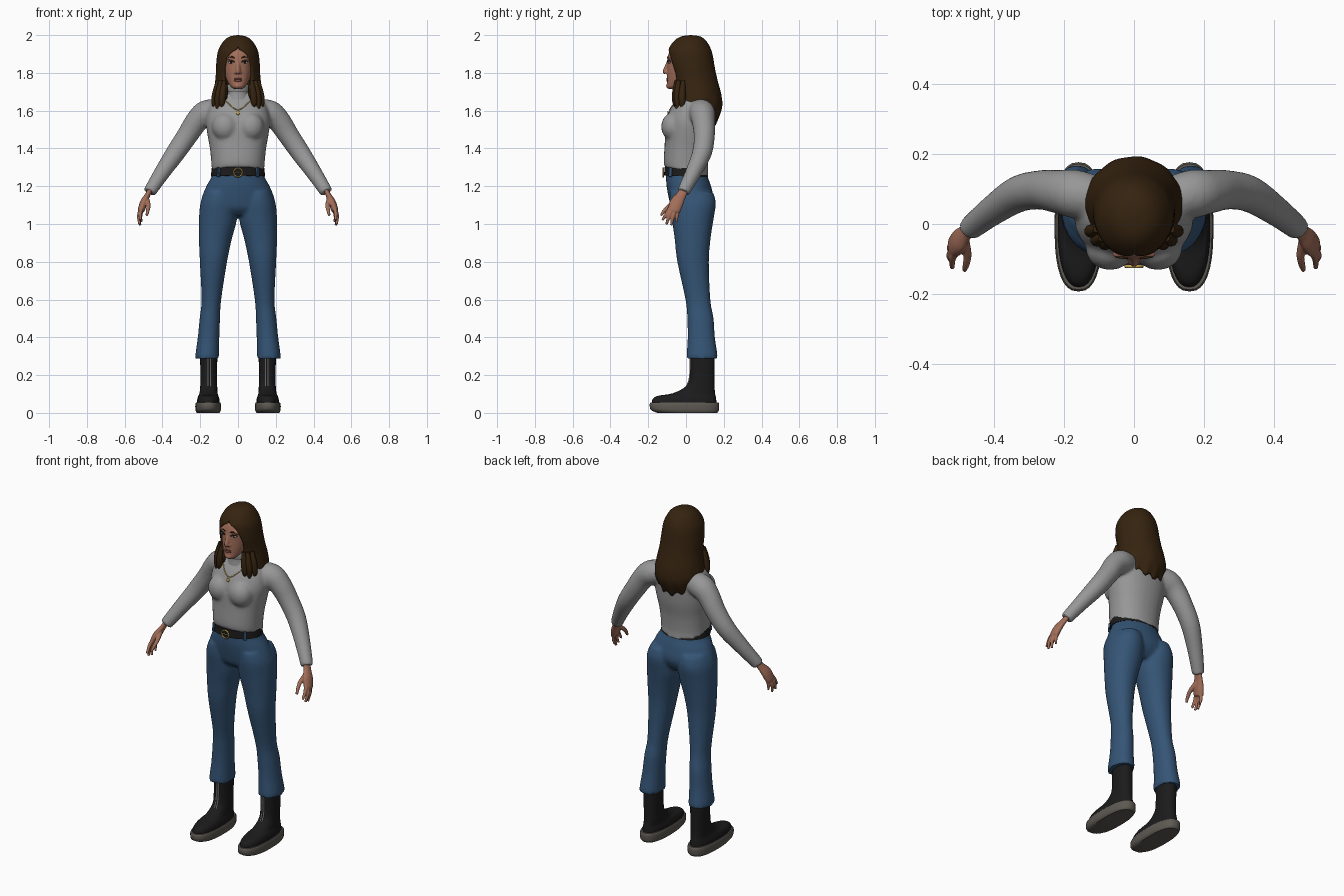
import bpy, bmesh, math
from mathutils import Vector
from mathutils.bvhtree import BVHTree

if "Cube" in bpy.data.objects:
    bpy.data.objects.remove(bpy.data.objects["Cube"])


def material(name, r, g, b):
    m = bpy.data.materials.new(name)
    m.diffuse_color = (r, g, b, 1)
    m.use_nodes = True
    m.node_tree.nodes["Principled BSDF"].inputs["Base Color"].default_value = m.diffuse_color
    return m


SKIN = material("skin", .36, .155, .1)
LIPS = material("lips", .24, .075, .06)
HAIR = material("brown_hair", .036, .017, .005)
KNIT = material("grey_knit", .31, .31, .31)
DENIM = material("blue_denim", .035, .09, .18)
BLACK = material("black_leather", .011, .011, .012)
SOLE = material("taupe_rubber", .11, .1, .085)
GOLD = material("gold", .6, .4, .1)
SILVER = material("silver", .5, .5, .5)


def spline(rows, k):
    """Smoothly interpolate rows of parameters, k steps per span."""
    out = []
    for i in range(len(rows) - 1):
        p0, p1 = rows[max(i - 1, 0)], rows[i]
        p2, p3 = rows[i + 1], rows[min(i + 2, len(rows) - 1)]
        for j in range(k):
            t = j / k
            out.append([b + .5 * t * (c - a + t * (2 * a - 5 * b + 4 * c - d + t * (3 * (b - c) + d - a)))
                        for a, b, c, d in zip(p0, p1, p2, p3)])
    return out + [list(rows[-1])]


def finish(name, bm, mat):
    bmesh.ops.recalc_face_normals(bm, faces=bm.faces)
    me = bpy.data.meshes.new(name)
    bm.to_mesh(me)
    bm.free()
    me.materials.append(mat)
    ob = bpy.data.objects.new(name, me)
    bpy.context.collection.objects.link(ob)
    return ob


def skin_rings(name, rings, mat, closed=True, caps=True):
    bm = bmesh.new()
    vs = [[bm.verts.new(c) for c in r] for r in rings]
    n = len(vs[0])
    for a, b in zip(vs, vs[1:]):
        for i in range(n if closed else n - 1):
            j = (i + 1) % n
            bm.faces.new((a[i], a[j], b[j], b[i]))
    if caps:
        bm.faces.new(vs[0])
        bm.faces.new(vs[-1])
    return finish(name, bm, mat)


def loft(name, rows, mat, n=32, k=4, p=2.0, s=1, tilt=0):
    """Horizontal rings from rows of (z, centre x, half width, front y, back y)."""
    rings = []
    for z, cx, rx, yf, yb in spline(rows, k):
        ring = []
        for i in range(n):
            a = 2 * math.pi * i / n
            c, d = math.cos(a), math.sin(a)
            x = math.copysign(abs(c) ** (2 / p), c)
            y = math.copysign(abs(d) ** (2 / p), d)
            ring.append((s * (cx + rx * x), (yf + yb) / 2 + (yb - yf) / 2 * y, z - tilt * y))
        rings.append(ring)
    return skin_rings(name, rings, mat)


def tube(name, rows, mat, n=16, k=4, flat=1.0, s=1):
    """Tube along rows of (x, y, z, radius)."""
    pts = spline(rows, k)
    rings = []
    for i, (x, y, z, r) in enumerate(pts):
        t = Vector(pts[min(i + 1, len(pts) - 1)][:3]) - Vector(pts[max(i - 1, 0)][:3])
        w = t.cross(Vector((0, 1, 0))).normalized()
        v = w.cross(t).normalized()
        ring = []
        for j in range(n):
            a = 2 * math.pi * j / n
            q = Vector((x, y, z)) + v * r * math.cos(a) + w * r * flat * math.sin(a)
            ring.append((s * q.x, q.y, q.z))
        rings.append(ring)
    return skin_rings(name, rings, mat)


def ball(name, loc, scale, mat):
    bm = bmesh.new()
    bmesh.ops.create_uvsphere(bm, u_segments=16, v_segments=10, radius=1)
    for v in bm.verts:
        v.co = Vector(loc) + Vector([a * b for a, b in zip(v.co, scale)])
    return finish(name, bm, mat)


def fuse(name, parts, voxel, mat, smooth):
    """Merge overlapping parts into one seamless surface."""
    bm = bmesh.new()
    for o in parts:
        bm.from_mesh(o.data)
        bpy.data.objects.remove(o)
    ob = finish(name, bm, mat)
    rm = ob.modifiers.new("blend", 'REMESH')
    rm.mode, rm.voxel_size = 'VOXEL', voxel
    sm = ob.modifiers.new("soften", 'SMOOTH')
    sm.factor, sm.iterations = .5, smooth
    me = bpy.data.meshes.new_from_object(ob.evaluated_get(bpy.context.evaluated_depsgraph_get()))
    ob.modifiers.clear()
    ob.data = me
    me.materials.clear()
    me.materials.append(mat)
    return ob


def front_of(ob):
    """Return a function giving the front surface y at (x, z)."""
    tree = BVHTree.FromPolygons([v.co for v in ob.data.vertices], [p.vertices[:] for p in ob.data.polygons])
    return lambda x, z: (tree.ray_cast(Vector((x, -1, z)), Vector((0, 1, 0)))[0] or Vector((0, -.06, 0))).y


# Sweater: torso, chest and sleeves blended together
parts = [loft("torso", [(1.275, 0, .139, -.113, .121), (1.31, 0, .14, -.118, .116), (1.4, 0, .149, -.113, .122),
                        (1.48, 0, .163, -.11, .136), (1.54, 0, .17, -.1, .142), (1.6, 0, .16, -.075, .145),
                        (1.645, 0, .135, -.045, .135), (1.67, 0, .1, -.035, .11), (1.69, 0, .06, -.03, .085)],
              KNIT, tilt=.025, p=2.2)]
for s in (-1, 1):
    parts.append(ball("chest", (s * .068, -.07, 1.515), (.07, .062, .075), KNIT))
    parts.append(tube("sleeve", [(.09, .07, 1.6, .06), (.165, .085, 1.588, .069), (.215, .092, 1.548, .062),
                                 (.268, .097, 1.469, .056), (.33, .085, 1.378, .052), (.4, .04, 1.275, .043),
                                 (.455, -.003, 1.19, .036), (.468, -.014, 1.168, .034)], KNIT, n=24, s=s))
sweater = fuse("sweater", parts, .009, KNIT, 5)
loft("roll_collar", [(1.66, 0, .068, -.055, .085), (1.685, 0, .06, -.052, .075), (1.7, 0, .057, -.052, .07),
                     (1.705, 0, .061, -.057, .074), (1.73, 0, .06, -.058, .073), (1.738, 0, .054, -.052, .068)], KNIT)

# Trousers: hips and legs blended together
parts = [loft("hips", [(1.29, 0, .134, -.106, .108), (1.25, 0, .14, -.106, .115), (1.2, 0, .168, -.103, .133),
                       (1.13, 0, .194, -.09, .147), (1.08, 0, .185, -.075, .13), (1.045, 0, .12, -.04, .1)], DENIM)]
for s in (-1, 1):
    parts.append(loft("leg", [(1.17, .1, .075, -.085, .143), (1.11, .104, .095, -.087, .158), (1.02, .107, .1, -.074, .145),
                              (.92, .12, .087, -.06, .13), (.8, .13, .072, -.046, .121), (.6, .141, .052, -.003, .129),
                              (.5, .149, .054, .007, .146), (.4, .156, .057, .009, .153), (.32, .162, .062, .004, .165),
                              (.288, .163, .063, .002, .168)], DENIM, s=s, p=2.1))
fuse("trousers", parts, .009, DENIM, 4)

# Belt, loops and buckle
loft("belt", [(1.252, 0, .144, -.116, .117), (1.297, 0, .139, -.114, .113)], BLACK, k=1, tilt=.004)
for s in (-1, 1):
    tube("belt_loop", [(s * .104, -.083, 1.25, .009), (s * .102, -.08, 1.3, .009)], DENIM, n=8, k=1)
bpy.ops.mesh.primitive_torus_add(location=(0, -.121, 1.273), rotation=(math.pi / 2, 0, 0), major_segments=24,
                                 minor_segments=8, major_radius=.023, minor_radius=.0045)
buckle = bpy.context.object
buckle.name = "buckle"
buckle.data.materials.append(GOLD)
tube("buckle_prong", [(-.022, -.122, 1.273, .003), (.022, -.122, 1.273, .003)], GOLD, n=8, k=1)

# Boots
for s in (-1, 1):
    loft("boot", [(.04, .157, .06, -.178, .163), (.07, .157, .059, -.178, .16), (.09, .157, .053, -.15, .157),
                  (.104, .156, .048, -.07, .154), (.14, .155, .045, -.002, .151), (.19, .155, .044, .02, .15),
                  (.32, .155, .046, .022, .152)], BLACK, p=2.3, s=s)
    loft("boot_sole", [(0, .158, .06, -.15, .165), (.01, .158, .066, -.178, .173), (.022, .158, .068, -.19, .175),
                       (.046, .158, .068, -.192, .176), (.056, .158, .064, -.187, .171)], SOLE, k=2, p=2.5, s=s)
    for dx in (-.006, .006):
        tube("boot_zip", [(s * .152 + dx, .0, .135, .003), (s * .152 + dx, .019, .19, .003),
                          (s * .152 + dx, .021, .29, .003)], SILVER, n=6)

# Hands: palm, thumb and four fingers
FINGERS = [[(.505, -.075, 1.1, .011), (.517, -.1, 1.06, .01), (.517, -.125, 1.02, .007)],
           [(.51, -.068, 1.09, .011), (.525, -.088, 1.045, .01), (.521, -.104, .998, .007)],
           [(.51, -.055, 1.09, .011), (.524, -.068, 1.04, .01), (.518, -.078, .993, .007)],
           [(.505, -.04, 1.09, .01), (.515, -.046, 1.045, .009), (.511, -.052, 1.01, .006)],
           [(.485, -.04, 1.135, .015), (.474, -.085, 1.1, .012), (.478, -.115, 1.07, .01), (.483, -.132, 1.045, .007)]]
for s in (-1, 1):
    parts = [tube("palm", [(.46, -.006, 1.19, .025), (.478, -.024, 1.155, .026), (.498, -.048, 1.115, .036),
                           (.512, -.063, 1.075, .034), (.514, -.066, 1.066, .028)], SKIN, flat=.55, s=s)]
    parts += [tube("finger", f, SKIN, n=10, s=s) for f in FINGERS]
    fuse("left_hand" if s > 0 else "right_hand", parts, .004, SKIN, 2)

# Head with nose, cheeks and neck
parts = [loft("skull", [(1.714, 0, .018, -.09, -.06), (1.726, 0, .036, -.1, -.03), (1.752, 0, .055, -.1, .03),
                        (1.79, 0, .071, -.1, .08), (1.83, 0, .078, -.1, .105), (1.88, 0, .081, -.098, .112),
                        (1.92, 0, .075, -.084, .105), (1.955, 0, .05, -.055, .08)], SKIN, p=2.15),
         loft("neck", [(1.68, 0, .046, -.035, .06), (1.78, 0, .046, -.035, .06)], SKIN),
         tube("nose_bridge", [(0, -.09, 1.87, .009), (0, -.1, 1.84, .01), (0, -.111, 1.81, .012), (0, -.108, 1.797, .01)], SKIN),
         ball("chin", (0, -.09, 1.73), (.022, .016, .014), SKIN)]
for s in (-1, 1):
    parts.append(ball("nostril", (s * .011, -.101, 1.802), (.009, .011, .008), SKIN))
    parts.append(ball("brow_ridge", (s * .035, -.085, 1.878), (.028, .014, .01), SKIN))
head = fuse("head", parts, .005, SKIN, 3)
face = front_of(head)

# Face details
for z, h in ((1.769, .0045), (1.76, .006)):
    ball("lip", (0, face(0, z) + .002, z), (.022, .006, h), LIPS)
for s in (-1, 1):
    y = face(s * .036, 1.856)
    ball("eyeball", (s * .036, y + .003, 1.856), (.015, .006, .0065), SILVER)
    ball("iris", (s * .036, y - .001, 1.856), (.0065, .004, .0062), BLACK)
    for nm, z, r, m in (("eyelid_line", 1.861, .003, BLACK), ("eyebrow", 1.882, .0038, HAIR)):
        tube(nm, [(s * x, face(s * x, z + dz) - .001, z + dz, r * q)
                  for x, dz, q in ((.018, -.003, .8), (.034, .003, 1), (.054, -.002, .5))], m, n=8)

# Hair shell: rows of (front z, back z, half width, front y, back y, half angle of face opening)
HAIR_ROWS = [(2.0, 2.0, .001, .024, .026, 0), (1.993, 1.993, .042, -.025, .075, 0), (1.972, 1.968, .074, -.06, .108, 0),
             (1.935, 1.925, .098, -.088, .132, .03), (1.9, 1.885, .11, -.097, .143, .43), (1.84, 1.82, .116, -.094, .154, .66),
             (1.775, 1.75, .119, -.08, .17, .69), (1.71, 1.68, .129, -.073, .188, .5), (1.65, 1.61, .139, -.07, .19, .55),
             (1.605, 1.53, .132, -.058, .158, .72)]
rings, N = [], 64
for zf, zb, rx, yf, yb, gap in spline(HAIR_ROWS, 4):
    ring = []
    low = max(0, (1.72 - zf) / .12)
    for i in range(N + 1):
        a = max(gap, 0) + (2 * math.pi - 2 * max(gap, 0)) * i / N
        b = ((1 - math.cos(a)) / 2) ** 3
        wave = 1 + .018 * low * math.sin(11 * a)
        z = zf + (zb - zf) * b + .012 * low * low * math.sin(13 * a)
        ring.append((rx * wave * math.sin(a), (yf + yb) / 2 - (yb - yf) / 2 * wave * math.cos(a), z))
    rings.append(ring)
hair = skin_rings("hair", rings, HAIR, closed=False, caps=False)
bm = bmesh.new()
bm.from_mesh(hair.data)
bmesh.ops.remove_doubles(bm, verts=bm.verts, dist=.0012)
bmesh.ops.recalc_face_normals(bm, faces=bm.faces)
bm.to_mesh(hair.data)
bm.free()
sol = hair.modifiers.new("thickness", 'SOLIDIFY')
sol.thickness, sol.offset = .018, -1

# Loose locks framing the face
for s in (-1, 1):
    for x, y, z in ((.085, -.055, 1.615), (.108, -.045, 1.592), (.125, -.02, 1.6)):
        tube("hair_lock", [(x * .85, y + .005, 1.76, .01), (x * .95, y, 1.69, .019), (x, y, 1.64, .016), (x * .98, y, z, .003)],
             HAIR, n=10, s=s)

# Necklace and pendant resting on the chest
chest = front_of(sweater)
for s in (-1, 1):
    tube("necklace", [(s * x, chest(s * x, z) - .002, z, .0025) for x, z in
                      ((.066, 1.655), (.045, 1.632), (.022, 1.613), (0, 1.602))], GOLD, n=8)
ball("pendant", (0, chest(0, 1.59) - .004, 1.588), (.009, .004, .011), GOLD)

bpy.ops.object.select_all(action='SELECT')
bpy.context.view_layer.objects.active = sweater
bpy.ops.object.shade_smooth_by_angle(angle=math.radians(45))
